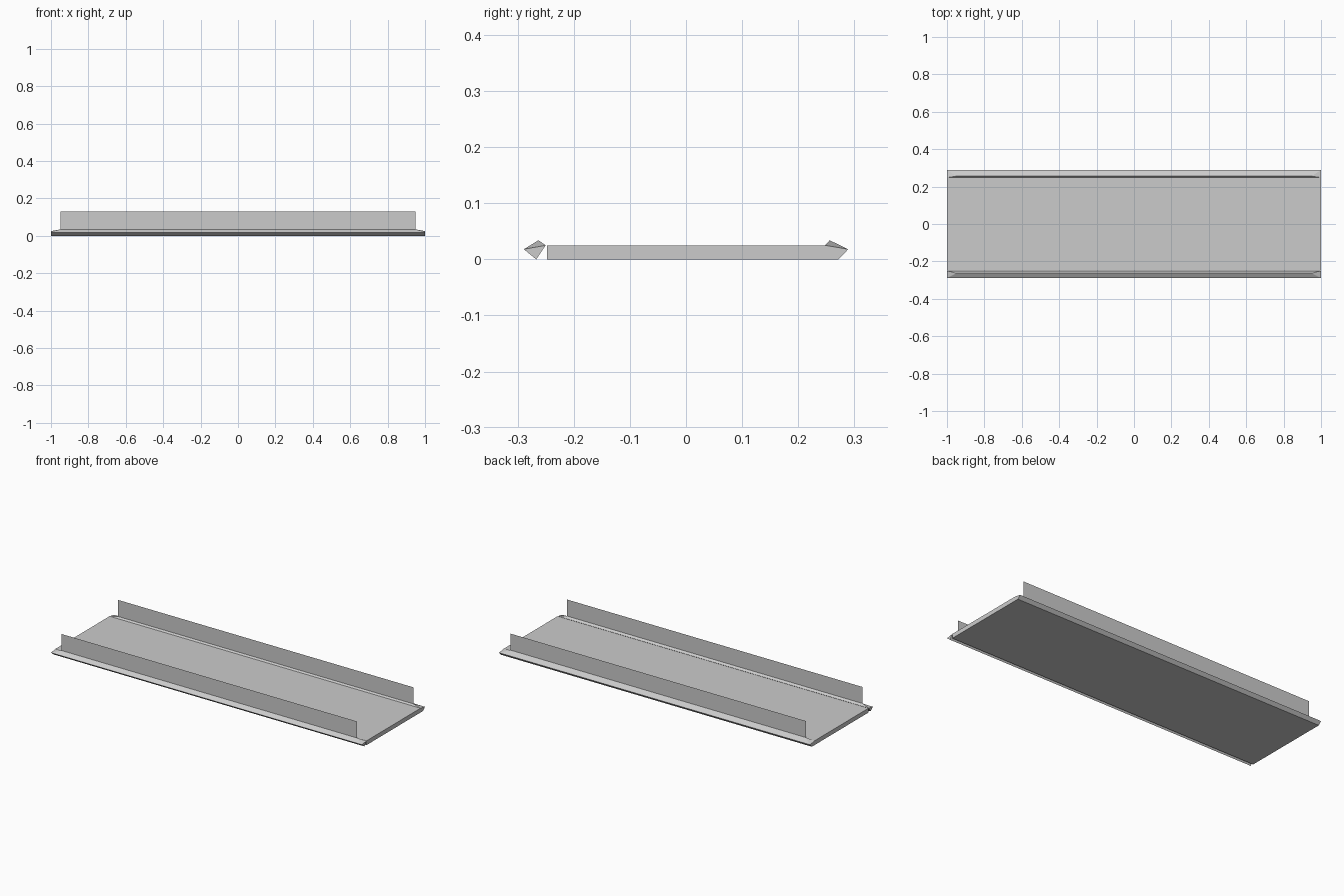
import bpy

if "Cube" in bpy.data.objects:
    bpy.data.objects.remove(bpy.data.objects["Cube"])

L, R = 1.0, 0.95      # half length of deck, half length of raised ridge and panels


def make(name, verts, faces):
    me = bpy.data.meshes.new(name)
    me.from_pydata(verts, [], faces)
    ob = bpy.data.objects.new(name, me)
    bpy.context.collection.objects.link(ob)
    return ob


def extrude_x(name, profile):
    """Closed (y, z) profile, counter-clockwise seen from +x, swept along x."""
    n = len(profile)
    verts = [(x, y, z) for x in (-L, L) for y, z in profile]
    faces = [tuple(reversed(range(n))), tuple(range(n, 2 * n))]
    faces += [(i, (i + 1) % n, (i + 1) % n + n, i + n) for i in range(n)]
    return make(name, verts, faces)


def ridge(name, outer, inner, top):
    """Raised kerb cap whose crest stops short of both ends."""
    verts = [(-L, *outer), (L, *outer), (L, *inner), (-L, *inner),
             (-R, *top), (R, *top)]
    faces = [(0, 1, 5, 4), (1, 2, 5), (2, 3, 4, 5), (3, 0, 4)]
    if outer[0] > inner[0]:
        faces = [tuple(reversed(f)) for f in faces]
    return make(name, verts, faces)


def panel(name, y):
    """Thin upright side sheet."""
    return make(name, [(-R, y, 0.034), (R, y, 0.034), (R, y, 0.13), (-R, y, 0.13)],
                [(0, 1, 2, 3)])


# deck slab with the bevelled back edge
extrude_x("deck", [(-0.248, 0), (0.272, 0), (0.289, 0.018),
                   (0.248, 0.025), (-0.248, 0.025)])
# separate front edge strip
extrude_x("front_edge", [(-0.289, 0.018), (-0.267, 0), (-0.25, 0.025)])
# kerbs along both long edges
ridge("front_kerb", (-0.289, 0.018), (-0.25, 0.025), (-0.263, 0.034))
ridge("back_kerb", (0.289, 0.018), (0.248, 0.025), (0.256, 0.034))
# upright side sheets standing on the kerbs
panel("front_panel", -0.263)
panel("back_panel", 0.256)
